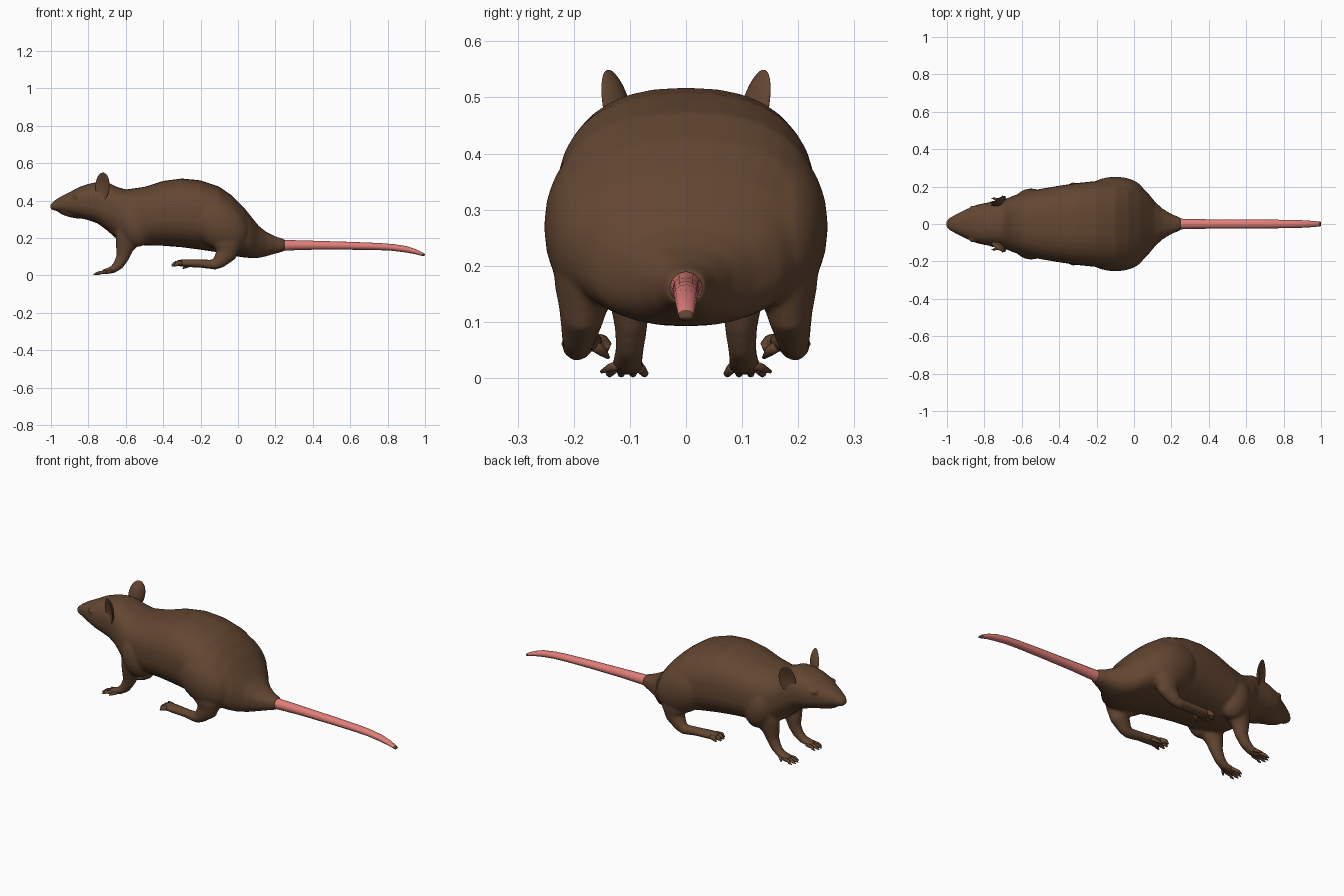
import bpy, bmesh, math
from mathutils import Vector, Matrix


def material(name, rgb):
    m = bpy.data.materials.new(name)
    m.diffuse_color = (*rgb, 1)
    return m


BROWN = material("brown fur", (0.125, 0.062, 0.031))
PINK = material("pink skin", (0.75, 0.21, 0.19))


def skin_rings(bm, rings):
    """Bridge rings of points into a closed skin."""
    vs = [[bm.verts.new(p) for p in r] for r in rings]
    n = len(vs[0])
    for a, b in zip(vs, vs[1:]):
        for i in range(n):
            j = (i + 1) % n
            bm.faces.new((a[i], a[j], b[j], b[i]))
    bm.faces.new(vs[0])
    bm.faces.new(vs[-1])


def hull(bm, stations, n=32, e=2.4):
    """Stations of (x, top, bottom, half width) as superellipse sections."""
    rings = []
    for x, top, bot, w in stations:
        ring = []
        for i in range(n):
            a = 2 * math.pi * i / n
            c, s = math.cos(a), math.sin(a)
            y = math.copysign(abs(c) ** (2 / e), c) * w
            z = math.copysign(abs(s) ** (2 / e), s) * (top - bot) / 2
            ring.append((x, y, (top + bot) / 2 + z))
        rings.append(ring)
    skin_rings(bm, rings)


def limb(bm, pts, s=1, n=14):
    """Points of (x, y, z, half width across, half thickness)."""
    ps = [Vector((p[0], p[1] * s, p[2])) for p in pts]
    rings = []
    for k, p in enumerate(ps):
        t = (ps[min(k + 1, len(ps) - 1)] - ps[max(k - 1, 0)]).normalized()
        u = Vector((0, 1, 0))
        u = (u - t * u.dot(t)).normalized()
        v = t.cross(u)
        a, b = pts[k][3:]
        rings.append([p + u * a * math.cos(2 * math.pi * i / n)
                      + v * b * math.sin(2 * math.pi * i / n) for i in range(n)])
    skin_rings(bm, rings)


def blob(bm, c, r, tilt=0, s=1):
    m = (Matrix.Translation((c[0], c[1] * s, c[2])) @ Matrix.Rotation(math.radians(tilt), 4, 'Y')
         @ Matrix.Diagonal((*r, 1)))
    bmesh.ops.create_uvsphere(bm, u_segments=24, v_segments=14, radius=1, matrix=m)


def finish(bm, name, mat):
    bmesh.ops.recalc_face_normals(bm, faces=bm.faces)
    for f in bm.faces:
        f.smooth = True
    me = bpy.data.meshes.new(name)
    bm.to_mesh(me)
    bm.free()
    me.materials.append(mat)
    ob = bpy.data.objects.new(name, me)
    bpy.context.collection.objects.link(ob)
    return ob


# Body: torso, head, haunches and legs fused into one skin
bm = bmesh.new()
hull(bm, [
    (-1.004, .378, .355, .014), (-.985, .397, .347, .034), (-.95, .42, .342, .052),
    (-.90, .445, .325, .077), (-.85, .472, .308, .100), (-.80, .489, .295, .112),
    (-.75, .500, .277, .119), (-.70, .500, .240, .127), (-.65, .474, .195, .150),
    (-.60, .459, .168, .165), (-.50, .473, .160, .188), (-.40, .505, .158, .205),
    (-.30, .518, .150, .220), (-.20, .508, .137, .230), (-.10, .474, .122, .235),
    (-.03, .425, .105, .228), (.03, .365, .096, .205), (.07, .315, .092, .172),
    (.11, .265, .093, .122), (.15, .233, .102, .084), (.20, .208, .116, .053),
    (.25, .192, .130, .034)])
# lower jaw
blob(bm, (-.885, 0, .33), (.082, .045, .022), 12)
for s in (1, -1):
    blob(bm, (-.10, .165, .27), (.17, .088, .125), 35, s)      # haunch
    blob(bm, (-.55, .12, .27), (.085, .07, .12), -15, s)       # shoulder
    blob(bm, (-.865, .086, .425), (.018, .012, .014), 0, s)    # eye
    # hind leg and foot
    limb(bm, [(-.07, .18, .24, .06, .09), (-.06, .182, .16, .052, .08),
              (-.065, .185, .11, .04, .056), (-.105, .192, .068, .03, .036),
              (-.125, .193, .055, .024, .025)], s)
    limb(bm, [(-.092, .194, .055, .017, .018), (-.12, .194, .057, .028, .027),
              (-.20, .190, .063, .027, .023), (-.28, .184, .065, .035, .021),
              (-.315, .182, .066, .037, .018), (-.33, .182, .066, .028, .012)], s)
    # front leg and foot
    limb(bm, [(-.57, .115, .27, .055, .075), (-.59, .105, .19, .047, .068),
              (-.608, .100, .14, .038, .047), (-.617, .098, .095, .030, .035),
              (-.64, .100, .055, .026, .029), (-.67, .103, .030, .027, .020),
              (-.715, .105, .019, .033, .014), (-.73, .105, .016, .026, .010)], s)
body = finish(bm, "body", BROWN)
mod = body.modifiers.new("fuse", 'REMESH')
mod.mode = 'VOXEL'
mod.voxel_size = 0.008
mod.use_smooth_shade = True
mod = body.modifiers.new("soften", 'SMOOTH')
mod.factor = 0.5
mod.iterations = 6

# Toes, fanned out from each foot and tapered to a claw
bm = bmesh.new()
for s in (1, -1):
    for i in range(4):
        k = i - 1.5
        y0, y1 = .105 + k * .015, .105 + k * .021
        tip = -.779 + abs(k) * .012
        limb(bm, [(-.70, y0, .018, .009, .010), (-.74, (y0 + y1) / 2, .014, .008, .009),
                  (tip + .015, y1, .008, .007, .007), (tip, y1, .003, .002, .002)], s, 8)
        y0, y1 = .182 + k * .018, .177 + k * .024
        tip = -.362 + abs(k) * .014
        limb(bm, [(-.30, y0, .066, .010, .013), (-.33, (y0 + y1) / 2, .064, .010, .014),
                  (tip + .015, y1, .059, .009, .012), (tip, y1, .050, .003, .004)], s, 8)
    # outer front toe and inner hind toe
    limb(bm, [(-.67, .115, .025, .009, .009), (-.69, .135, .018, .008, .008),
              (-.705, .151, .011, .003, .003)], s, 8)
    limb(bm, [(-.25, .165, .058, .010, .010), (-.28, .148, .047, .009, .009),
              (-.295, .138, .036, .003, .003)], s, 8)
finish(bm, "toes", BROWN)

# Ears: thin cupped discs turned outward
bm = bmesh.new()
for s in (1, -1):
    made = bmesh.ops.create_uvsphere(bm, u_segments=24, v_segments=16, radius=1)['verts']
    turn = Matrix.Rotation(math.radians(28), 3, 'Z') @ Matrix.Rotation(math.radians(10), 3, 'Y') \
        @ Matrix.Rotation(math.radians(-8), 3, 'X')
    for v in made:
        x, y, z = v.co
        cup = .016 * (x * x + z * z) - .010
        p = turn @ Vector((x * .043, y * .009 + cup, z * .076)) + Vector((-.722, .120, .476))
        v.co = (p.x, p.y * s, p.z)
finish(bm, "ears", BROWN)

# Tail with a small brown tip
bm = bmesh.new()
limb(bm, [(.232, 0, .160, .031, .031), (.26, 0, .161, .028, .028), (.40, 0, .161, .025, .024),
          (.60, 0, .158, .024, .021), (.75, 0, .154, .023, .019), (.83, 0, .149, .022, .018),
          (.90, 0, .139, .020, .017), (.95, 0, .126, .017, .013), (.985, 0, .113, .014, .009),
          (.998, 0, .107, .012, .006)], 1, 12)
tail = finish(bm, "tail", PINK)
tail.data.materials.append(BROWN)
for f in tail.data.polygons:
    if f.center.x > .988:
        f.material_index = 1
